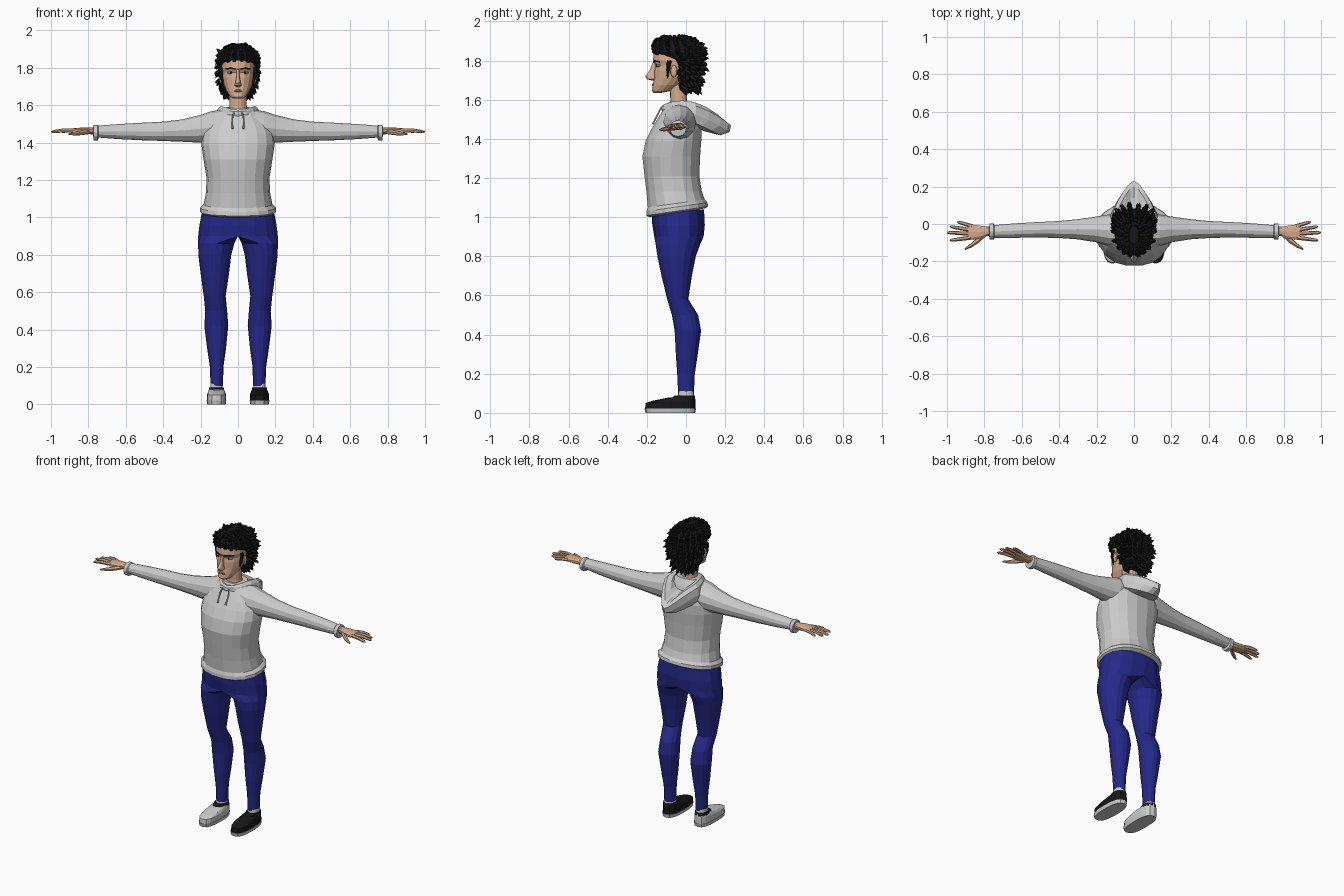
import bpy, bmesh, math, random
from mathutils import Vector

random.seed(4)


def material(name, rgb):
    m = bpy.data.materials.new(name)
    m.diffuse_color = (*rgb, 1)
    return m


SKIN = material("skin", (0.68, 0.42, 0.27))
BLUE = material("blue_denim", (0.018, 0.022, 0.25))
BLACK = material("black", (0.008, 0.008, 0.009))
WHITE = material("white", (0.8, 0.8, 0.8))
LIP = material("lip", (0.42, 0.2, 0.13))


def ring(hx, y0, y1, z0, z1=None, cx=0, n=16, p=0.9, taper=0, arch=0):
    """Closed outline; z runs from z0 at the front to z1 at the back."""
    z1 = z0 if z1 is None else z1
    pts = []
    for i in range(n):
        a = 2 * math.pi * i / n
        c, s = math.cos(a), math.sin(a)
        u = math.copysign(abs(s) ** p, s)
        w = math.copysign(abs(c) ** p, c) * (1 - taper * max(0, s))
        pts.append(Vector((cx + hx * w, (y0 + y1) / 2 + (y1 - y0) / 2 * u,
                           z0 + (z1 - z0) * (u + 1) / 2 + arch * c * c)))
    return pts


def add_loft(bm, rings, caps=True):
    rows = [[bm.verts.new(v) for v in r] for r in rings]
    n = len(rows[0])
    for a, b in zip(rows, rows[1:]):
        for i in range(n):
            bm.faces.new((a[i], a[(i + 1) % n], b[(i + 1) % n], b[i]))
    if caps:
        bm.faces.new(rows[0][::-1])
        bm.faces.new(rows[-1])


def add_limb(bm, path, n=6):
    """Tube through (point, radius) pairs."""
    pts = [Vector(p) for p, _ in path]
    rings = []
    for i, (_, r) in enumerate(path):
        d = (pts[min(i + 1, len(pts) - 1)] - pts[max(i - 1, 0)]).normalized()
        side = d.cross(Vector((0.13, 0.2, 1))).normalized()
        up = side.cross(d)
        rings.append([pts[i] + r * (math.cos(t) * side + math.sin(t) * up)
                      for t in (2 * math.pi * k / n for k in range(n))])
    add_loft(bm, rings)


def finish(name, bm, mat=None, mirror=False):
    bmesh.ops.recalc_face_normals(bm, faces=bm.faces)
    me = bpy.data.meshes.new(name)
    bm.to_mesh(me)
    bm.free()
    ob = bpy.data.objects.new(name, me)
    bpy.context.collection.objects.link(ob)
    if mat:
        me.materials.append(mat)
    if mirror:
        ob.modifiers.new("mirror", "MIRROR").merge_threshold = 0.0005
    return ob


def loft(name, rings, mat=None, mirror=False):
    bm = bmesh.new()
    add_loft(bm, rings)
    return finish(name, bm, mat, mirror)


def ball(name, loc, size, mat, mirror=False):
    bm = bmesh.new()
    bmesh.ops.create_uvsphere(bm, u_segments=10, v_segments=6, radius=1)
    for v in bm.verts:
        v.co = Vector(loc) + Vector(c * s for c, s in zip(v.co, size))
    return finish(name, bm, mat, mirror)


# Trousers: one leg joined to half the hips, mirrored on the centre line
leg = [(0.10, .080, .147, -.040, .040), (0.20, .078, .150, -.045, .045),
       (0.30, .064, .165, -.052, .060), (0.42, .052, .180, -.058, .077),
       (0.50, .058, .175, -.072, .062), (0.58, .066, .183, -.096, .012),
       (0.70, .048, .200, -.125, .030), (0.80, .036, .212, -.146, .050),
       (0.86, .020, .213, -.155, .072)]
rows = [ring((b - a) / 2, c, d, z, cx=(a + b) / 2, p=1) for z, a, b, c, d in leg]
for z, hx, a, b in [(.90, .213, -.162, .09), (.96, .206, -.172, .096), (1.04, .19, -.178, .092)]:
    rows.append([Vector((max(0, v.x), v.y, v.z)) for v in ring(hx, a, b, z)])
bm = bmesh.new()
add_loft(bm, rows)
hidden = [f for f in bm.faces if all(abs(v.co.x) < 1e-5 for v in f.verts)]
bmesh.ops.delete(bm, geom=hidden, context='FACES')
finish("trousers", bm, BLUE, True)

# Hoodie body with a tilted, slightly flared hem
body = [(.190, -.192, .100, 1.000, 1.045), (.204, -.205, .115, 1.008, 1.055),
        (.204, -.204, .112, 1.030, 1.075), (.184, -.197, .098, 1.05, 1.09),
        (.172, -.204, .083, 1.13, 1.13), (.168, -.214, .070, 1.21, 1.21),
        (.184, -.225, .074, 1.31, 1.31), (.196, -.208, .080, 1.39, 1.39),
        (.190, -.178, .080, 1.45, 1.45), (.165, -.148, .070, 1.50, 1.50),
        (.122, -.118, .052, 1.55, 1.55), (.080, -.092, .030, 1.585, 1.59)]
hoodie = loft("hoodie_body", [ring(*r, n=18) for r in body])

# Sleeves: rings turned to run along x, then joined to the body
arm = [(.06, 1.43, 1.580, -.12, .050), (.14, 1.395, 1.568, -.115, .050),
       (.20, 1.400, 1.548, -.098, .040), (.30, 1.405, 1.524, -.082, .026),
       (.40, 1.409, 1.512, -.075, .016), (.52, 1.413, 1.506, -.072, .010),
       (.64, 1.419, 1.499, -.074, .003), (.745, 1.427, 1.491, -.075, -.006),
       (.75, 1.412, 1.495, -.083, .002), (.772, 1.412, 1.495, -.083, .002),
       (.774, 1.435, 1.485, -.068, -.012)]
rows = [[Vector((v.z, v.y, v.x)) for v in
         ring((b - a) / 2, c, d, x, cx=(a + b) / 2, n=12, p=1)] for x, a, b, c, d in arm]
sleeves = loft("sleeves", rows, None, True)
join = hoodie.modifiers.new("join", "BOOLEAN")
join.operation, join.object, join.solver = 'UNION', sleeves, 'EXACT'
bpy.context.view_layer.objects.active = hoodie
bpy.ops.object.modifier_apply(modifier="join")
bpy.data.objects.remove(sleeves)

# Hood lying open on the back, coming to a point
hood = [(.105, -.11, .09, 1.53, 1.44, .1, .0), (.128, -.122, .175, 1.54, 1.418, .3, .01),
        (.128, -.128, .222, 1.553, 1.435, .5, .03), (.118, -.126, .230, 1.565, 1.468, .5, .05),
        (.100, -.115, .200, 1.575, 1.490, .5, .055), (.075, -.100, .140, 1.572, 1.505, .4, .045),
        (.058, -.092, .040, 1.555, 1.53, .1, .0)]
loft("hood", [ring(a, b, c, d, e, taper=t, arch=h, p=1) for a, b, c, d, e, t, h in hood])

# Drawstrings
bm = bmesh.new()
add_limb(bm, [((.022, -.128, 1.56), .004), ((.030, -.142, 1.53), .004),
              ((.030, -.160, 1.495), .004), ((.029, -.170, 1.475), .006)])
finish("drawstrings", bm, None, True)

# Hands: palm, four fingers and a thumb
bm = bmesh.new()
palm = [(.755, .020, -.064, -.014), (.79, .018, -.065, -.013), (.82, .018, -.078, -.008),
        (.86, .016, -.086, -.002), (.888, .013, -.082, -.003)]
add_loft(bm, [[Vector((v.z, v.y, v.x)) for v in ring(h, a, b, x, cx=1.463, n=10, p=.8)]
              for x, h, a, b in palm])
for base, tip in [((.865, -.012), (.945, .012)), ((.875, -.032), (.983, -.014)),
                  ((.875, -.052), (1.0, -.046)), ((.872, -.073), (.985, -.088))]:
    a, b = Vector((*base, 1.465)), Vector((*tip, 1.458))
    add_limb(bm, [(a, .011), (a.lerp(b, .5) + Vector((0, 0, .004)), .0105),
                  (a.lerp(b, .92), .008), (b, .003)])
add_limb(bm, [((.80, -.055, 1.458), .014), ((.84, -.092, 1.452), .013),
              ((.875, -.118, 1.448), .010), ((.905, -.135, 1.446), .004)])
finish("hands", bm, SKIN, True)

# Shoes: the two uppers differ in colour, as do their collars
for side, x, upper_mat in [("left", .115, BLACK), ("right", -.115, None)]:
    loft(side + "_shoe_sole", [ring(.049, -.207, .047, 0, cx=x, p=.75),
                               ring(.053, -.212, .051, .022, cx=x, p=.75)], WHITE if upper_mat else None)
    loft(side + "_shoe_upper", [ring(.051, -.209, .049, .022, cx=x, p=.75),
                                ring(.050, -.206, .048, .050, .065, cx=x, p=.75),
                                ring(.044, -.170, .046, .062, .082, cx=x, p=.8),
                                ring(.040, -.090, .045, .078, .085, cx=x)], upper_mat)
    loft(side + "_shoe_collar", [ring(.043, -.085, .047, .070, cx=x),
                                 ring(.039, -.055, .045, .090, cx=x)], BLACK)
    loft(side + "_sock", [ring(.034, -.042, .042, .08, cx=x), ring(.032, -.038, .038, .112, cx=x)], WHITE)

# Neck and head
loft("neck", [ring(.055, -.085, .015, 1.53), ring(.046, -.080, .005, 1.60),
              ring(.048, -.085, .010, 1.69)], SKIN)
skull = [(.024, -.165, -.125, 1.635), (.042, -.174, -.075, 1.645), (.062, -.170, -.025, 1.675),
         (.076, -.164, .015, 1.71), (.086, -.162, .045, 1.75), (.088, -.156, .06, 1.775),
         (.090, -.169, .06, 1.80), (.088, -.164, .06, 1.84), (.066, -.13, .04, 1.88)]
loft("head", [ring(*r, p=.95) for r in skull], SKIN)

# Nose, lips, eyes, brows and ears
loft("nose", [ring(.009, -.172, -.145, 1.698), ring(.019, -.200, -.145, 1.705),
              ring(.015, -.207, -.145, 1.718), ring(.009, -.186, -.145, 1.75),
              ring(.007, -.170, -.145, 1.79)], SKIN)
ball("lips", (0, -.163, 1.677), (.024, .011, .008), LIP)
ball("eyes", (.038, -.136, 1.774), (.02, .016, .009), WHITE, True)
ball("pupils", (.037, -.150, 1.774), (.006, .004, .007), BLACK, True)
ball("ears", (.092, -.062, 1.745), (.009, .018, .032), SKIN, True)
bm = bmesh.new()
add_limb(bm, [((.015, -.166, 1.793), .004), ((.04, -.158, 1.799), .005), ((.066, -.134, 1.793), .003)])
finish("eyebrows", bm, BLACK, True)

# Hair: a solid cap with swept tufts growing from its surface
cap = [(.055, -.02, .045, 1.655), (.088, -.05, .066, 1.70), (.100, -.068, .078, 1.76),
       (.104, -.085, .083, 1.80), (.106, -.166, .082, 1.84), (.096, -.170, .074, 1.875),
       (.074, -.158, .045, 1.902), (.036, -.12, .0, 1.918)]
rows = [ring(*r, n=18) for r in cap]
bm = bmesh.new()
add_loft(bm, rows)
core = Vector((0, -.035, 1.775))
for a, b in zip(rows, rows[1:] + rows[-1:]):
    for v, w in zip(a, b):
        for k in (0, .5):
            root = v.lerp(w, k + random.uniform(0, .3))
            if root.z < 1.83 and root.y < -.045:
                continue
            out = (root - core).normalized()
            flow = Vector((0, .35, -.5 if root.z < 1.86 else -.1))
            size = random.uniform(.022, .042) * (.5 if root.z > 1.88 or root.y < -.1 else 1)
            tip = root + (out * .7 + flow + Vector((random.uniform(-.3, .3), 0, random.uniform(-.2, .4)))) * size
            add_limb(bm, [(root - out * .01, .015), (root.lerp(tip, .5) + out * .004, .010), (tip, .001)], 5)
for s in (1, -1):
    add_limb(bm, [((s * .09, -.085, 1.80), .014), ((s * .088, -.092, 1.75), .010), ((s * .080, -.095, 1.71), .003)])
finish("hair", bm, BLACK)
